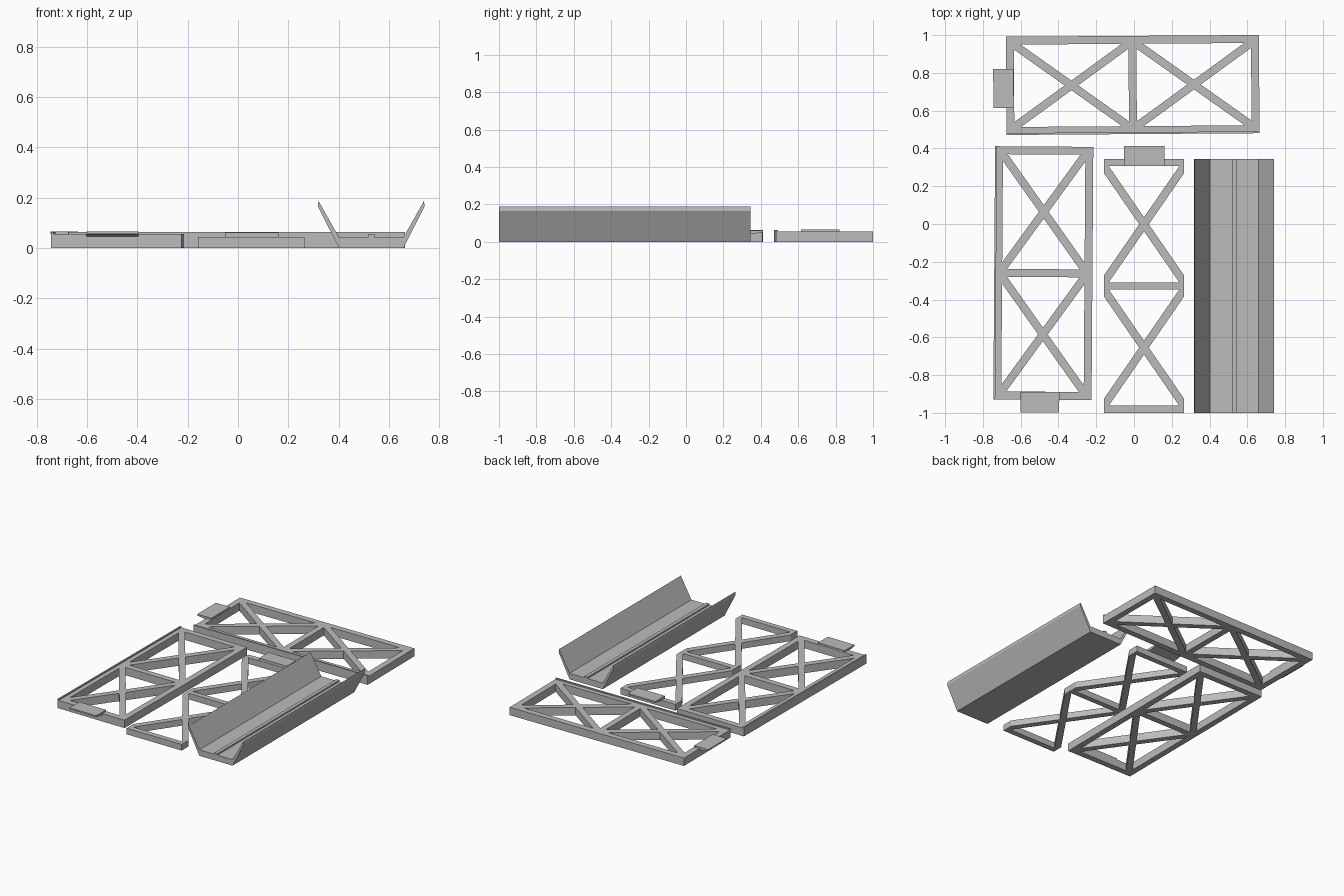
import bpy, bmesh
from math import hypot, radians
from mathutils import Matrix, Vector

cube = bpy.data.objects.get("Cube")
if cube:
    bpy.data.objects.remove(cube, do_unlink=True)

grey = bpy.data.materials.new("light_grey")
grey.use_nodes = True
grey.diffuse_color = (0.5, 0.5, 0.5, 1)
grey.node_tree.nodes["Principled BSDF"].inputs["Base Color"].default_value = grey.diffuse_color


def add_prism(bm, points, depth):
    """Add a closed outline of 3D points, extruded along the depth vector."""
    face = bm.faces.new([bm.verts.new(p) for p in points])
    out = bmesh.ops.extrude_face_region(bm, geom=[face], use_keep_orig=True)
    verts = [g for g in out["geom"] if isinstance(g, bmesh.types.BMVert)]
    bmesh.ops.translate(bm, vec=Vector(depth), verts=verts)


def make_object(name, prisms, matrix=Matrix()):
    bm = bmesh.new()
    for points, depth in prisms:
        add_prism(bm, points, depth)
    bmesh.ops.recalc_face_normals(bm, faces=bm.faces[:])
    mesh = bpy.data.meshes.new(name)
    bm.to_mesh(mesh)
    bm.free()
    mesh.materials.append(grey)
    obj = bpy.data.objects.new(name, mesh)
    obj.matrix_world = matrix
    bpy.context.collection.objects.link(obj)
    return obj


def rect(x0, x1, y0, y1, z):
    return [(x0, y0, z), (x1, y0, z), (x1, y1, z), (x0, y1, z)]


def cell_holes(x0, x1, y0, y1, half, spill):
    """Four openings left around an X brace; spill pushes the side ones outward."""
    w, h = x1 - x0, y1 - y0
    dx, dy = half * hypot(w, h) / h, half * hypot(w, h) / w
    cx, cy = (x0 + x1) / 2, (y0 + y1) / 2
    holes = [[(x0 + dx, y), (x1 - dx, y), (cx, cy + s * dy)] for y, s in ((y0, -1), (y1, 1))]
    for x, s in ((x0, -1), (x1, 1)):
        side = [(x, y0 + dy), (cx + s * dx, cy), (x, y1 - dy)]
        if spill:
            side += [(x + s * spill, y1 - dy), (x + s * spill, y0 + dy)]
        holes.append(side)
    return holes


def make_truss(name, width, length, height, rail, side_rail, matrix):
    """Slab with two X-braced cells along its length."""
    w, l = width / 2, length / 2
    slab = make_object(name, [(rect(-w, w, -l, l, 0), (0, 0, height))], matrix)
    spill = 0 if side_rail else 0.05
    prisms = []
    for y0, y1 in ((-l + rail, -rail / 2), (rail / 2, l - rail)):
        for hole in cell_holes(-w + side_rail, w - side_rail, y0, y1, 0.021, spill):
            prisms.append(([(x, y, -0.05) for x, y in hole], (0, 0, height + 0.1)))
    cutter = make_object(name + "_cutter", prisms, matrix)
    cutter.hide_render = True
    mod = slab.modifiers.new("openings", "BOOLEAN")
    mod.operation, mod.solver, mod.object = "DIFFERENCE", "EXACT", cutter
    # bake the openings and drop the helper
    bpy.context.view_layer.update()
    deps = bpy.context.evaluated_depsgraph_get()
    baked = bpy.data.meshes.new_from_object(slab.evaluated_get(deps))
    slab.modifiers.clear()
    slab.data = baked
    bpy.data.objects.remove(cutter, do_unlink=True)


def make_tab(name, x0, x1, inner, rail_edge, outer, z, matrix):
    """Thin tongue over the end rail, with a sloped underside outside it."""
    profile = [(inner, z), (inner, z + 0.02), (outer, z + 0.02), (outer, z + 0.01), (rail_edge, z)]
    make_object(name, [([(x0, y, h) for y, h in profile], (x1 - x0, 0, 0))], matrix)


# Two framed side panels, mirrored versions of each other
panels = [("left_panel", (-0.48, -0.26), -0.4, -1), ("rear_panel", (-0.007, 0.736), -89.6, 1)]
for name, (px, py), angle, lip in panels:
    place = Matrix.Translation((px, py, 0)) @ Matrix.Rotation(radians(angle), 4, "Z")
    make_truss(name + "_frame", 0.52, 1.34, 0.055, 0.042, 0.042, place)
    edge = sorted((lip * 0.26, lip * 0.25))
    make_object(name + "_lip", [(rect(*edge, -0.67, 0.67, 0.054), (0, 0, 0.009))], place)
    mid = lip * 0.014
    make_tab(name + "_tab", mid - 0.103, mid + 0.103, -0.63, -0.67, -0.738, 0.046, place)

# Open-sided centre panel with its tab at the back
place = Matrix.Translation((0.053, -0.328, 0))
make_truss("centre_panel_frame", 0.424, 1.344, 0.043, 0.038, 0, place)
make_tab("centre_panel_tab", -0.105, 0.108, 0.636, 0.672, 0.74, 0.041, place)

# Trough with two flared walls and a small rib along the floor
half = [(0.012, 0.053), (0.012, 0.042), (0.128, 0.042), (0.21, 0.188), (0.212, 0.165), (0.128, 0)]
profile = half + [(-x, z) for x, z in reversed(half)]
make_object("trough", [([(0.53 + x, -1, z) for x, z in profile], (0, 1.344, 0))])
